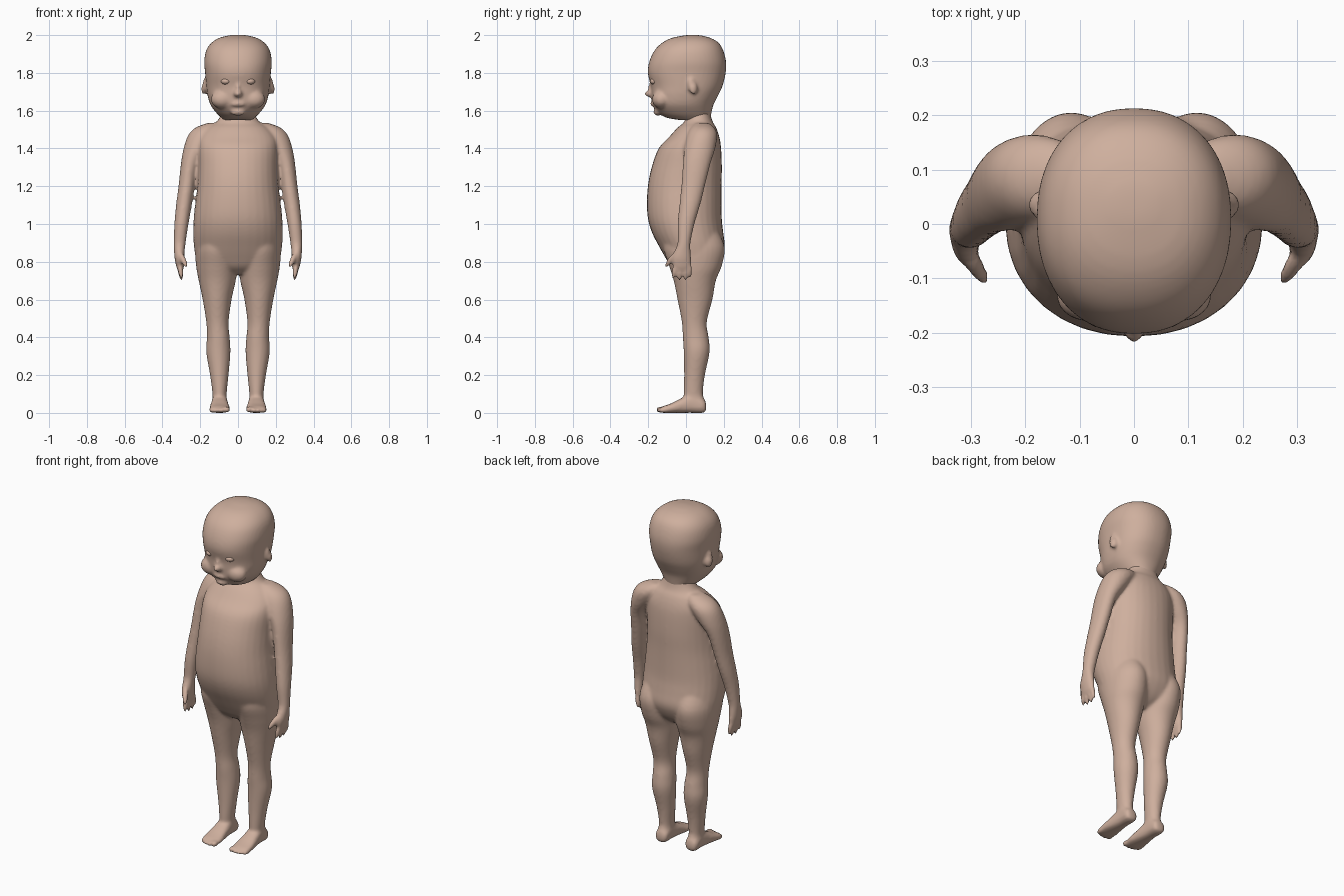
import bpy, bmesh, math
from mathutils import Vector, Matrix

skin = bpy.data.materials.new("skin")
skin.diffuse_color = (0.62, 0.43, 0.34, 1)


def spline(a, b, c, d, t):
    return 0.5 * (2 * b + (c - a) * t + (2 * a - 5 * b + 4 * c - d) * t * t
                  + (3 * b - a - 3 * c + d) * t ** 3)


def loft(bm, rows, axis="z", power=1.0, sides=32, steps=4):
    """Skin through rows of (position, left, right, low, high) along an axis."""
    fine = []
    for i in range(len(rows) - 1):
        q = [rows[max(i - 1, 0)], rows[i], rows[i + 1], rows[min(i + 2, len(rows) - 1)]]
        fine += [[spline(*v, s / steps) for v in zip(*q)] for s in range(steps)]
    fine.append(rows[-1])
    rings = []
    for p, u0, u1, v0, v1 in fine:
        ring = []
        for k in range(sides):
            a = math.tau * k / sides
            c, s = math.cos(a), math.sin(a)
            u = (u0 + u1) / 2 + (u1 - u0) / 2 * math.copysign(abs(c) ** power, c)
            v = (v0 + v1) / 2 + (v1 - v0) / 2 * math.copysign(abs(s) ** power, s)
            ring.append(bm.verts.new((u, v, p) if axis == "z" else (u, p, v)))
        rings.append(ring)
    for r, n in zip(rings, rings[1:]):
        for k in range(sides):
            j = (k + 1) % sides
            bm.faces.new((r[k], r[j], n[j], n[k]))
    bm.faces.new(rings[0])
    bm.faces.new(rings[-1])


def ball(bm, centre, size, turn=0):
    m = Matrix.Translation(centre) @ Matrix.Rotation(turn, 4, "Z") @ Matrix.Diagonal((*size, 1))
    bmesh.ops.create_uvsphere(bm, u_segments=20, v_segments=12, radius=1, matrix=m)


def digit(bm, a, b, r):
    a, b = Vector(a), Vector(b)
    turn = (b - a).to_track_quat("Z", "Y").to_matrix().to_4x4()
    m = Matrix.Translation((a + b) / 2) @ turn @ Matrix.Diagonal((r, r, (b - a).length / 2 + r, 1))
    bmesh.ops.create_uvsphere(bm, u_segments=14, v_segments=12, radius=1, matrix=m)


def finish(bm, name, mirror=False):
    if mirror:
        dup = bmesh.ops.duplicate(bm, geom=bm.verts[:] + bm.edges[:] + bm.faces[:])["geom"]
        for v in dup:
            if isinstance(v, bmesh.types.BMVert):
                v.co.x *= -1
    bmesh.ops.recalc_face_normals(bm, faces=bm.faces)
    me = bpy.data.meshes.new(name)
    bm.to_mesh(me)
    bm.free()
    me.materials.append(skin)
    me.shade_smooth()
    ob = bpy.data.objects.new(name, me)
    bpy.context.collection.objects.link(ob)
    return ob


def blend(ob, voxel, rounds):
    m = ob.modifiers.new("blend", "REMESH")
    m.mode, m.voxel_size, m.use_smooth_shade = "VOXEL", voxel, True
    s = ob.modifiers.new("soften", "SMOOTH")
    s.factor, s.iterations = 0.5, rounds


bm = bmesh.new()
# leg
loft(bm, [(.03, .06, .135, 0, .105), (.06, .058, .136, -.01, .105), (.1, .06, .135, -.012, .09),
          (.2, .05, .148, -.01, .1), (.32, .04, .168, -.012, .125), (.4, .044, .165, -.017, .12),
          (.48, .05, .168, -.022, .11), (.6, .034, .187, -.045, .14), (.7, .012, .208, -.065, .158),
          (.78, .003, .222, -.09, .19), (.88, .005, .226, -.12, .205), (.98, .02, .2, -.1, .16)])
# foot and toes
loft(bm, [(.107, .075, .12, .012, .05), (.09, .06, .135, 0, .075), (.03, .056, .138, 0, .1),
          (-.03, .05, .145, 0, .075), (-.08, .043, .152, 0, .05), (-.12, .045, .152, 0, .036),
          (-.135, .055, .145, .005, .028)], axis="y", power=.8)
for x, y, r in ((.058, -.135, .018), (.084, -.137, .014), (.106, -.132, .013),
                (.126, -.125, .012), (.143, -.115, .011)):
    ball(bm, (x, y, r), (r * .9, .024, r))
# arm and palm
loft(bm, [(1.535, .08, .16, .05, .12), (1.51, .08, .225, .025, .15), (1.47, .1, .264, .005, .165),
          (1.4, .15, .288, -.01, .155), (1.32, .205, .302, -.016, .13), (1.2, .228, .315, -.025, .1),
          (1.1, .245, .328, -.035, .075), (1, .262, .337, -.045, .045), (.9, .277, .341, -.045, .024),
          (.86, .282, .339, -.06, .025), (.82, .283, .336, -.075, .028), (.78, .285, .328, -.072, .028),
          (.76, .29, .322, -.065, .022)])
# fingers and thumb
for y0, y1, z in ((-.055, -.066, .722), (-.029, -.034, .71), (-.003, -.003, .712), (.016, .021, .73)):
    digit(bm, (.31, y0, .79), (.299, y1, z), .0145)
digit(bm, (.302, -.06, .84), (.278, -.1, .783), .016)
# mirror limbs, then add the torso
dup = bmesh.ops.duplicate(bm, geom=bm.verts[:] + bm.edges[:] + bm.faces[:])["geom"]
for v in dup:
    if isinstance(v, bmesh.types.BMVert):
        v.co.x *= -1
torso = [(.735, .07, -.03, .1), (.77, .17, -.075, .15), (.82, .22, -.108, .185), (.88, .233, -.142, .205),
         (.95, .237, -.178, .198), (1.02, .235, -.2, .19), (1.1, .227, -.207, .188),
         (1.2, .215, -.202, .188), (1.3, .21, -.182, .19), (1.4, .21, -.145, .186),
         (1.46, .2, -.09, .177), (1.51, .16, -.045, .16), (1.54, .115, -.01, .142),
         (1.58, .09, 0, .13), (1.62, .085, 0, .125)]
loft(bm, [(z, -w, w, f, b) for z, w, f, b in torso], power=.93)
blend(finish(bm, "body"), .009, 6)

# head with cheeks, brow, nose, lips and ears
bm = bmesh.new()
head = [(1.55, .075, -.03, .12), (1.562, .088, -.1, .13), (1.585, .112, -.142, .134),
        (1.63, .145, -.175, .145), (1.68, .161, -.183, .17), (1.73, .168, -.186, .193),
        (1.8, .174, -.202, .21), (1.86, .179, -.194, .212), (1.92, .168, -.166, .197),
        (1.96, .14, -.125, .172), (1.985, .1, -.075, .13), (1.998, .05, -.01, .08), (2.001, .02, .02, .05)]
loft(bm, [(z, -w, w, f, b) for z, w, f, b in head], power=.9, sides=48)
ball(bm, (0, -.185, 1.69), (.024, .034, .02))
ball(bm, (0, -.172, 1.715), (.014, .03, .04))
ball(bm, (0, -.168, 1.635), (.04, .022, .014))
ball(bm, (0, -.15, 1.593), (.04, .022, .02))
for s in (-1, 1):
    ball(bm, (s * .082, -.13, 1.66), (.062, .05, .05))
    ball(bm, (s * .172, .035, 1.735), (.01, .028, .04), s * .5)
    ball(bm, (s * .18, .042, 1.715), (.012, .022, .03), s * .5)
blend(finish(bm, "head"), .009, 4)

# eyes
bm = bmesh.new()
ball(bm, (.065, -.168, 1.755), (.026, .022, .017), .3)
finish(bm, "eyes", mirror=True)
